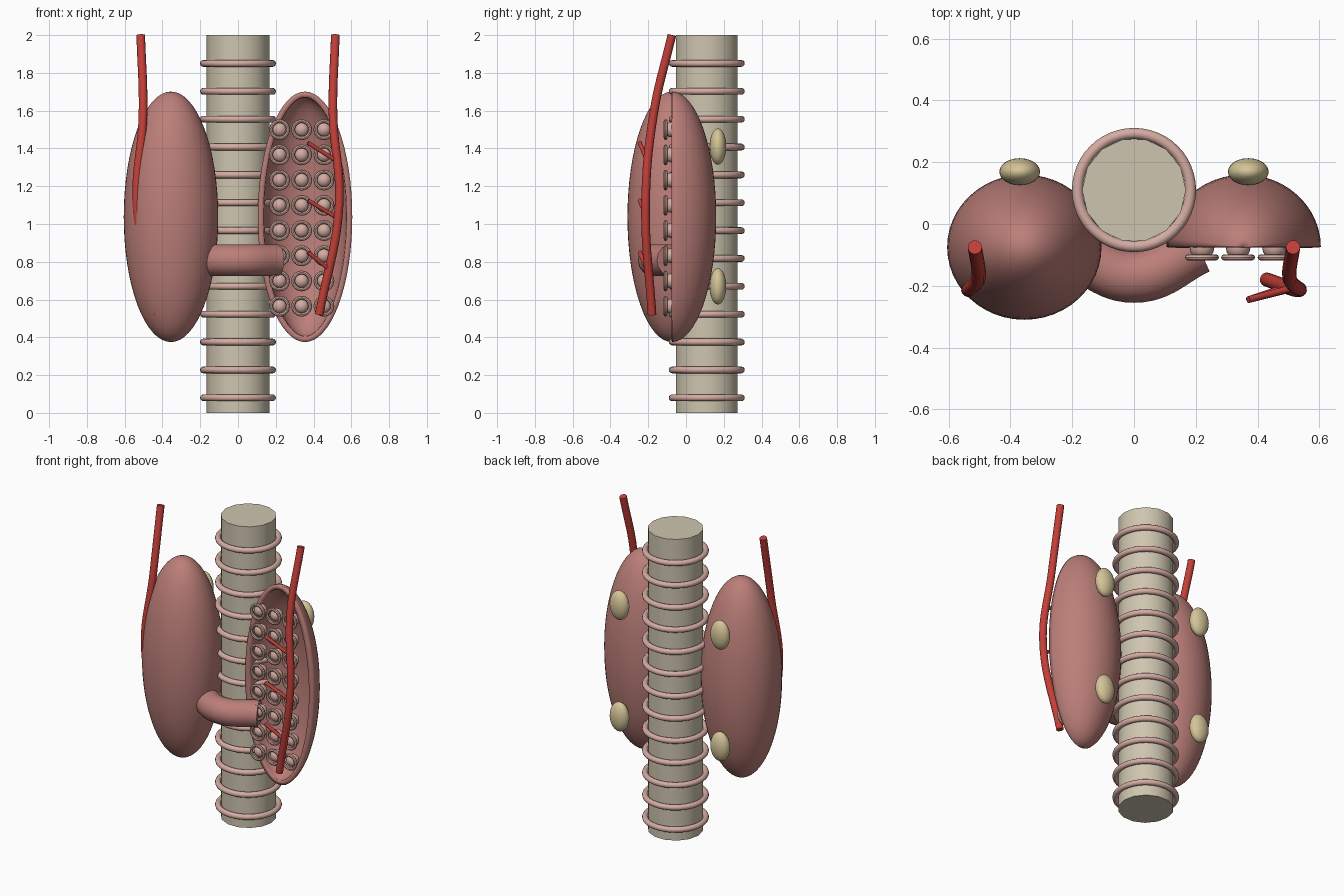
import bpy, bmesh, math
from mathutils import Matrix

if "Cube" in bpy.data.objects:
    bpy.data.objects.remove(bpy.data.objects["Cube"])


def material(name, rgb):
    m = bpy.data.materials.new(name)
    m.diffuse_color = (*rgb, 1)
    m.use_nodes = True
    m.node_tree.nodes["Principled BSDF"].inputs["Base Color"].default_value = m.diffuse_color
    return m


TISSUE = material("tissue", (0.50, 0.21, 0.19))
CARTILAGE = material("cartilage", (0.62, 0.56, 0.43))
PINK = material("pink", (0.66, 0.41, 0.36))
RED = material("red", (0.55, 0.05, 0.04))
YELLOW = material("yellow", (0.66, 0.56, 0.31))


def finish(name, mat, angle=40):
    ob = bpy.context.object
    ob.name = name
    ob.data.materials.append(mat)
    bpy.ops.object.shade_smooth_by_angle(angle=math.radians(angle))
    return ob


def ellipsoid(name, loc, radii, mat, seg=32, rings=20):
    bpy.ops.mesh.primitive_uv_sphere_add(segments=seg, ring_count=rings, radius=1, location=loc)
    bpy.context.object.data.transform(Matrix.Diagonal((*radii, 1)))
    return finish(name, mat)


def torus(name, loc, major, minor, mat, rot=(0, 0, 0), seg=48, mseg=12):
    bpy.ops.mesh.primitive_torus_add(location=loc, rotation=rot, major_radius=major,
                                     minor_radius=minor, major_segments=seg, minor_segments=mseg)
    return finish(name, mat)


def tube(name, points, radius, mat):
    cu = bpy.data.curves.new(name, 'CURVE')
    cu.dimensions = '3D'
    cu.bevel_depth = radius
    cu.bevel_resolution = 5
    cu.use_fill_caps = True
    sp = cu.splines.new('BEZIER')
    sp.bezier_points.add(len(points) - 1)
    for bp, p in zip(sp.bezier_points, points):
        bp.co = p
        bp.handle_left_type = bp.handle_right_type = 'AUTO'
    ob = bpy.data.objects.new(name, cu)
    bpy.context.collection.objects.link(ob)
    bpy.ops.object.select_all(action='DESELECT')
    ob.select_set(True)
    bpy.context.view_layer.objects.active = ob
    bpy.ops.object.convert(target='MESH')
    return finish(name, mat)


# Windpipe and its cartilage rings
bpy.ops.mesh.primitive_cylinder_add(vertices=14, radius=0.168, depth=2, location=(0, 0.11, 1),
                                    rotation=(0, 0, math.pi / 2))
finish("trachea", CARTILAGE)
for i in range(13):
    torus(f"tracheal_ring_{i + 1}", (0, 0.11, 0.08 + i * 0.1475), 0.183, 0.018, PINK)

# Whole lobe
LOBE = (0.25, 0.235, 0.663)
ellipsoid("whole_lobe", (-0.355, -0.075, 1.038), LOBE, TISSUE, 48, 32)

# Opened lobe: front half removed, hollow shell
cut = ellipsoid("opened_lobe", (0.355, -0.075, 1.038), LOBE, TISSUE, 48, 32)
bm = bmesh.new()
bm.from_mesh(cut.data)
bmesh.ops.bisect_plane(bm, geom=bm.verts[:] + bm.edges[:] + bm.faces[:], dist=1e-5,
                       plane_co=(0, 0, 0), plane_no=(0, -1, 0), clear_outer=True)
bm.to_mesh(cut.data)
bm.free()
wall = cut.modifiers.new("wall", 'SOLIDIFY')
wall.thickness = 0.03
wall.offset = -1

# Follicles with their rims
for r in range(8):
    for c, x in enumerate((0.22, 0.337, 0.455)):
        z = 0.565 + r * 0.1335
        ellipsoid(f"follicle_{r + 1}_{c + 1}", (x, -0.076, z), (0.04,) * 3, PINK, 16, 10)
        torus(f"follicle_rim_{r + 1}_{c + 1}", (x, -0.108, z), 0.045, 0.01, PINK,
              (math.pi / 2, 0, 0), 24, 8)

# Isthmus bridging the lobes
tube("isthmus", [(-0.21, -0.076, 0.808), (0, -0.17, 0.808), (0.21, -0.076, 0.808)], 0.085, TISSUE)

# Arteries, mirrored on both sides, and parathyroid glands
PATH = [(0.515, -0.075, 2.0), (0.503, -0.172, 1.58), (0.535, -0.214, 1.1), (0.43, -0.18, 0.52)]
for s, side in ((-1, "left"), (1, "right")):
    tube(f"artery_{side}", [(s * x, y, z) for x, y, z in PATH], 0.023, RED)
    for z, level in ((1.41, "upper"), (0.67, "lower")):
        ellipsoid(f"parathyroid_{level}_{side}", (s * 0.37, 0.169, z), (0.066, 0.044, 0.096), YELLOW, 24, 16)

# Small branches over the opened lobe
for i, (x, z) in enumerate(((0.52, 1.335), (0.53, 1.03), (0.49, 0.755))):
    tube(f"artery_branch_{i + 1}", [(x, -0.205, z), (0.37, -0.245, z + 0.095)], 0.011, RED)
